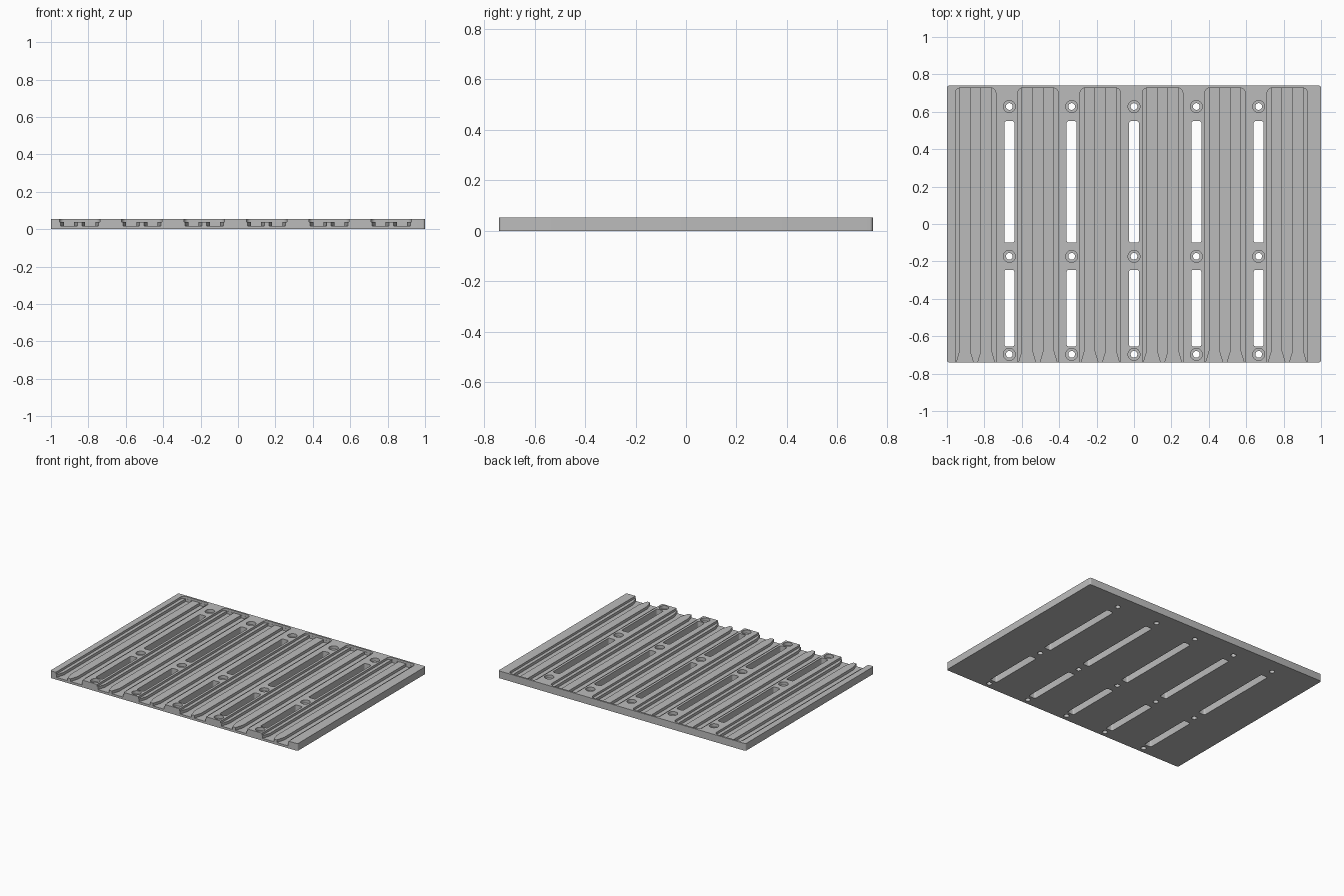
import bpy, bmesh, math

if "Cube" in bpy.data.objects:
    bpy.data.objects.remove(bpy.data.objects["Cube"], do_unlink=True)

WIDTH, DEPTH, HEIGHT = 2.0, 1.48, 0.053
FRONT, BACK = -DEPTH / 2, DEPTH / 2
PITCH = 1 / 3
LEDGE_Z, CHANNEL_Z, BORE_Z = 0.037, 0.017, 0.03

grey = bpy.data.materials.new("plate grey")
grey.use_nodes = True
grey.diffuse_color = (0.5, 0.5, 0.5, 1)
grey.node_tree.nodes["Principled BSDF"].inputs["Base Color"].default_value = (0.5, 0.5, 0.5, 1)


def rounded_rect(x0, x1, y0, y1, r, front_r=None, steps=5):
    """Counter-clockwise outline; front corners may have their own radius."""
    fr = r if front_r is None else front_r
    points = []
    for cx, cy, rad, start in ((x1 - r, y1 - r, r, 0), (x0 + r, y1 - r, r, 90),
                               (x0 + fr, y0 + fr, fr, 180), (x1 - fr, y0 + fr, fr, 270)):
        for i in range(steps + 1 if rad else 1):
            a = math.radians(start + 90 * i / steps)
            points.append((cx + rad * math.cos(a), cy + rad * math.sin(a)))
    return points


def circle(x, y, r, n=32):
    return [(x + r * math.cos(math.tau * i / n), y + r * math.sin(math.tau * i / n))
            for i in range(n)]


def prisms(name, outlines, z0, z1):
    """One object holding an upright prism for every outline."""
    bm = bmesh.new()
    for outline in outlines:
        face = bm.faces.new([bm.verts.new((x, y, z0)) for x, y in outline])
        top = bmesh.ops.extrude_face_region(bm, geom=[face])["geom"]
        bmesh.ops.translate(bm, vec=(0, 0, z1 - z0),
                            verts=[v for v in top if isinstance(v, bmesh.types.BMVert)])
    bmesh.ops.recalc_face_normals(bm, faces=bm.faces)
    mesh = bpy.data.meshes.new(name)
    bm.to_mesh(mesh)
    bm.free()
    mesh.materials.append(grey)
    obj = bpy.data.objects.new(name, mesh)
    bpy.context.collection.objects.link(obj)
    return obj


def cut(target, name, outlines, z0, z1=HEIGHT + 0.02):
    cutter = prisms(name, outlines, z0, z1)
    cutter.hide_render = True
    mod = target.modifiers.new(name, "BOOLEAN")
    mod.operation, mod.solver, mod.object = "DIFFERENCE", "EXACT", cutter
    bpy.context.view_layer.objects.active = target
    bpy.ops.object.modifier_apply(modifier=mod.name)
    bpy.data.objects.remove(cutter, do_unlink=True)


# Base plate
plate = prisms("grooved_plate",
               [rounded_rect(-WIDTH / 2, WIDTH / 2, FRONT, BACK, 0.012)], 0, HEIGHT)

# Six shallow pockets, open at the front and rounded at the back
centres = [-0.847 + PITCH * i for i in range(6)]
pockets = [rounded_rect(c - 0.108, c + 0.108, FRONT - 0.05, 0.727, 0.026, 0)
           for c in centres]
cut(plate, "pocket_cutter", pockets, LEDGE_Z)

# Two deep channels per pocket, flared at the front
channels = []
for c in centres:
    for side in (-1, 1):
        mid = c + side * 0.057
        half, flare = 0.027, 0.018
        channels.append([(mid - half, 0.726), (mid - half, -0.68),
                         (mid - half - flare, FRONT), (mid - half - flare, FRONT - 0.05),
                         (mid + half + flare, FRONT - 0.05), (mid + half + flare, FRONT),
                         (mid + half, -0.68), (mid + half, 0.726)])
cut(plate, "channel_cutter", channels, CHANNEL_Z)

# Through slots and counterbored screw holes between the pockets
columns = [PITCH * i for i in range(-2, 3)]
slots = [rounded_rect(x - 0.027, x + 0.027, y0, y1, 0.012)
         for x in columns for y0, y1 in ((-0.1, 0.55), (-0.655, -0.245))]
cut(plate, "slot_cutter", slots, -0.02)
holes = [(x, y) for x in columns for y in (0.628, -0.173, -0.697)]
cut(plate, "bore_cutter", [circle(x, y, 0.032) for x, y in holes], BORE_Z)
cut(plate, "hole_cutter", [circle(x, y, 0.018) for x, y in holes], -0.02)

# Smooth round walls, sharp edges
bpy.ops.object.select_all(action="DESELECT")
plate.select_set(True)
bpy.context.view_layer.objects.active = plate
bpy.ops.object.shade_smooth_by_angle(angle=math.radians(25))
